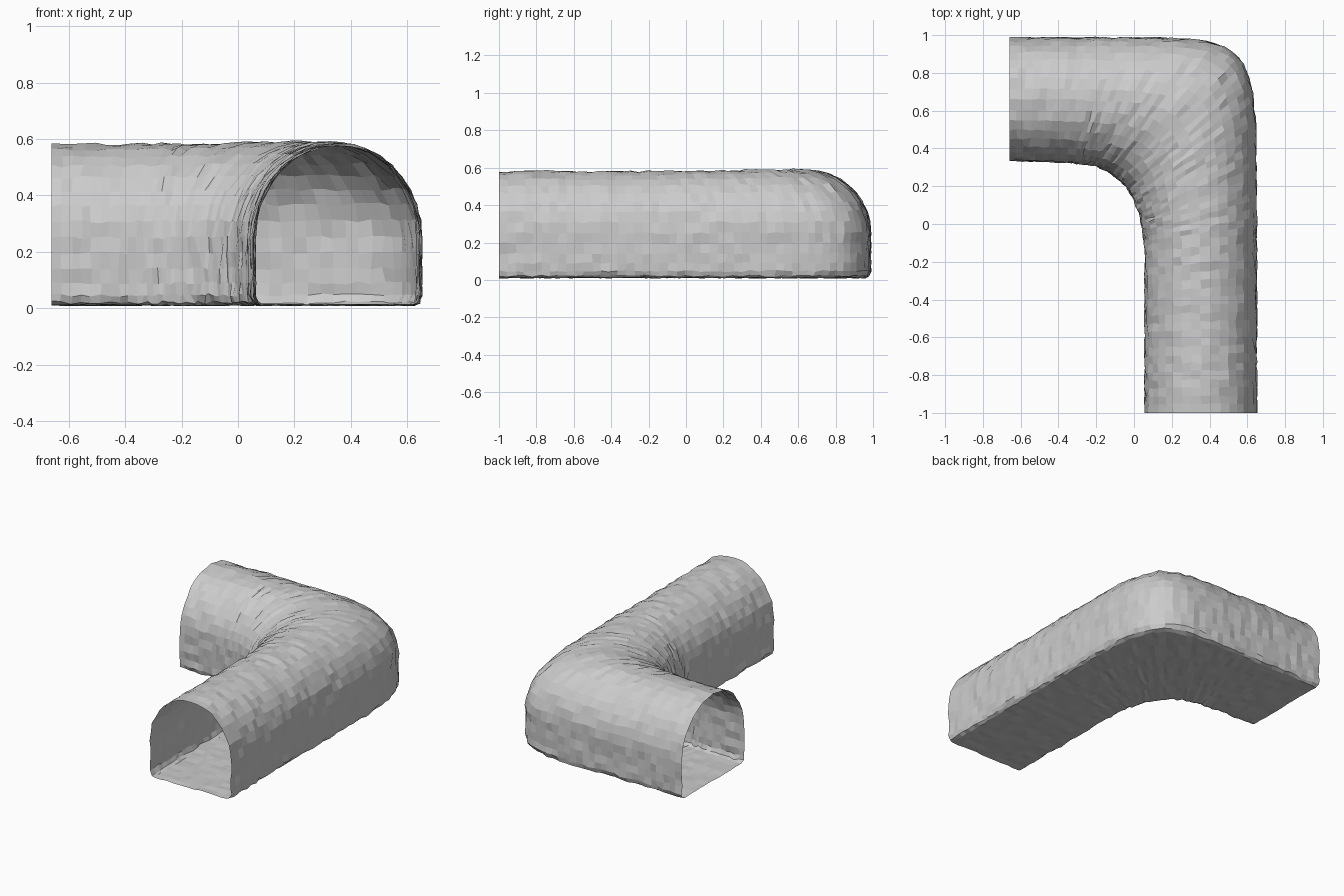
import bpy, bmesh, math, random
from mathutils import Vector

if "Cube" in bpy.data.objects:
    bpy.data.objects.remove(bpy.data.objects["Cube"])

random.seed(4)

# Plan outline of the bend: (inner wall point, outer wall point) stations
KEYS = [
    ((0.06, -1.0), (0.648, -1.0)),
    ((0.058, -0.1), (0.648, -0.05)),
    ((0.035, 0.03), (0.648, 0.3)),
    ((0.0, 0.13), (0.643, 0.57)),
    ((-0.03, 0.185), (0.625, 0.73)),
    ((-0.07, 0.23), (0.565, 0.885)),
    ((-0.12, 0.265), (0.43, 0.965)),
    ((-0.19, 0.305), (0.2, 0.984)),
    ((-0.35, 0.328), (-0.25, 0.986)),
    ((-0.66, 0.337), (-0.66, 0.986)),
]


def stations():
    out = []
    for (a, b), (c, d) in zip(KEYS, KEYS[1:]):
        a, b, c, d = map(Vector, (a, b, c, d))
        n = max(2, round((d - b).length / 0.045))
        out += [(a.lerp(c, i / n), b.lerp(d, i / n)) for i in range(n)]
    out.append((Vector(KEYS[-1][0]), Vector(KEYS[-1][1])))
    for _ in range(3):  # soften the polyline
        mid = [tuple((p[k] + 2 * q[k] + r[k]) / 4 for k in (0, 1))
               for p, q, r in zip(out, out[1:], out[2:])]
        out = [out[0]] + mid + [out[-1]]
    return out


# Cross-section: flat floor, upright walls, elliptical vault (u across, z up)
def section():
    base, spring, top = 0.012, 0.25, 0.582
    right = [(1 - 0.045, base), (1 - 0.014, base + 0.009), (1.0, base + 0.035)]
    right += [(1.0, z) for z in (0.09, 0.14, 0.195)]
    vault = [(0.5 + 0.5 * math.cos(math.pi * i / 18),
              spring + (top - spring) * math.sin(math.pi * i / 18)) for i in range(19)]
    left = [(1 - u, z) for u, z in reversed(right)]
    floor = [(0.045 + 0.91 * i / 11, base) for i in range(1, 11)]
    return right + vault + left + floor


bm = bmesh.new()
rings = []
rows, prof = stations(), section()
for i, (a, b) in enumerate(rows):
    bend = math.exp(-((a - Vector((-0.05, 0.2))).length / 0.2) ** 2)
    ring = []
    for u, z in prof:
        p = a.lerp(b, u)
        v = Vector((p.x, p.y, z * (1 + 0.015 * bend)))
        # rough rock surface; keep the open ends planar
        j = Vector([random.uniform(-0.006, 0.006) for _ in range(3)])
        if z < 0.02:
            j.z *= 0.6
        if i == 0:
            j.y = 0
        if i == len(rows) - 1:
            j.x = 0
        ring.append(bm.verts.new(v + j))
    rings.append(ring)

# Skin the tunnel, open at both ends
n = len(prof)
for r, s in zip(rings, rings[1:]):
    for k in range(n):
        m = (k + 1) % n
        bm.faces.new((r[k], r[m], s[m], s[k]))
bmesh.ops.recalc_face_normals(bm, faces=bm.faces)

mesh = bpy.data.meshes.new("tunnel_bend")
bm.to_mesh(mesh)
bm.free()
bpy.context.collection.objects.link(bpy.data.objects.new("tunnel_bend", mesh))
